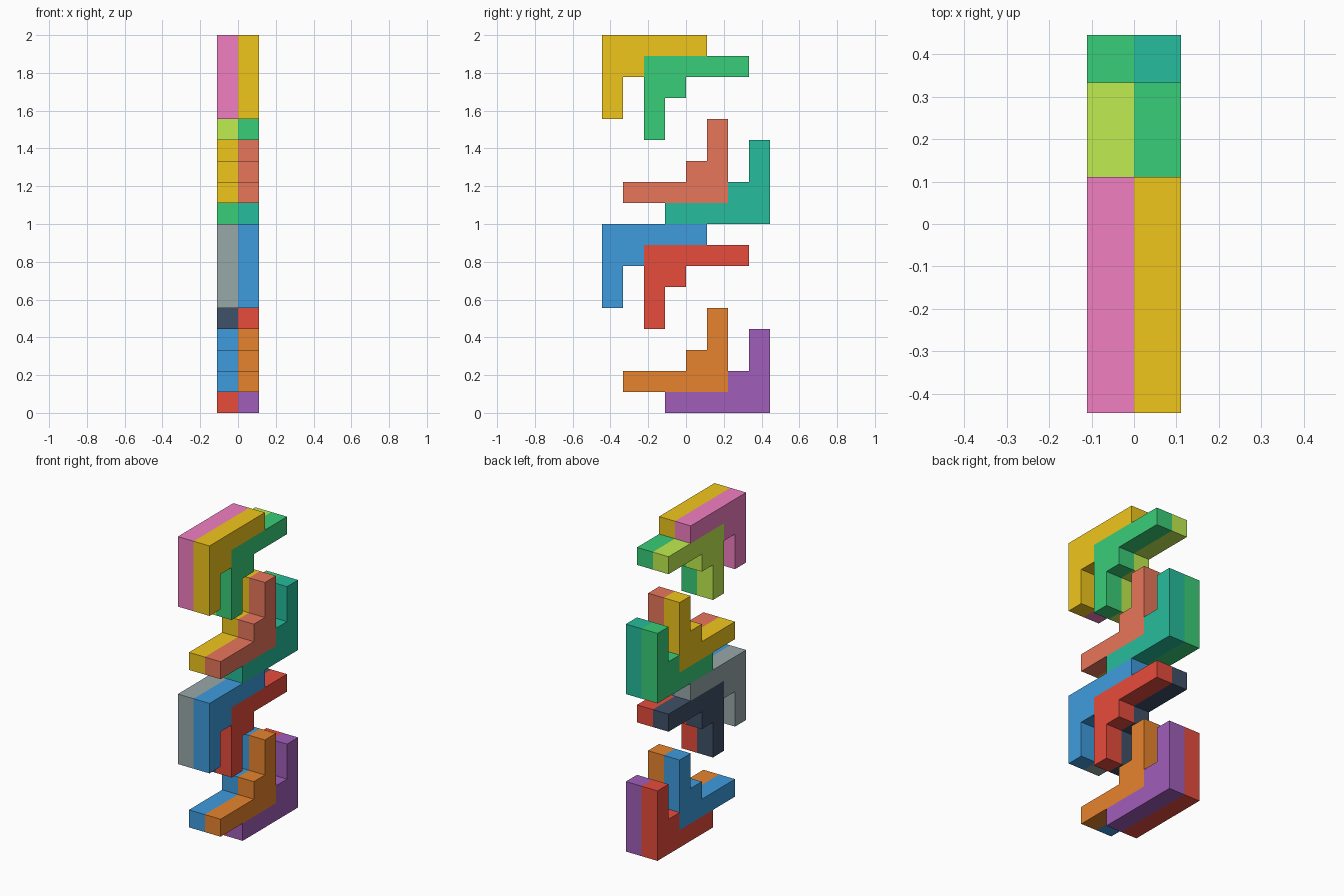
import bpy, bmesh

if "Cube" in bpy.data.objects:
    bpy.data.objects.remove(bpy.data.objects["Cube"])

U = 2 / 18  # one grid unit

# Stepped hook outline in (y, z): long bar, short step, tall end post
HOOK = [(-2.5, 0), (2.5, 0), (2.5, 4), (1.5, 4), (1.5, 2), (0.5, 2), (0.5, 1), (-2.5, 1)]


def rgb(code):
    """Hex colour to linear RGBA."""
    srgb = [int(code[i:i + 2], 16) / 255 for i in (0, 2, 4)]
    return [c / 12.92 if c <= 0.04045 else ((c + 0.055) / 1.055) ** 2.4 for c in srgb] + [1]


materials = {}


def material(name, code):
    if name not in materials:
        materials[name] = bpy.data.materials.new(name)
        materials[name].diffuse_color = rgb(code)
    return materials[name]


def hook(name, x, y, z, flip, color):
    """One hook, a unit thick; flip turns it half a turn about the x axis."""
    s = -1 if flip else 1
    bm = bmesh.new()
    face = bm.faces.new([bm.verts.new((x * U, (y + s * a) * U, (z + s * b) * U)) for a, b in HOOK])
    side = bmesh.ops.extrude_face_region(bm, geom=[face])
    moved = [v for v in side["geom"] if isinstance(v, bmesh.types.BMVert)]
    bmesh.ops.translate(bm, verts=moved, vec=(U, 0, 0))
    bmesh.ops.recalc_face_normals(bm, faces=bm.faces)
    mesh = bpy.data.meshes.new(name)
    bm.to_mesh(mesh)
    bm.free()
    mesh.materials.append(material(*color))
    bpy.context.collection.objects.link(bpy.data.objects.new(name, mesh))


RED, BLUE = ("red", "E74C3C"), ("blue", "3F9CDE")
GREEN, YELLOW = ("green", "39CD78"), ("yellow", "F0C61C")

# Hook placements within one level: name, y centre, z of the bar's outer face, flipped
PLACES = [("outer_lower", 1.5, 0, False), ("inner_lower", -0.5, 1, False),
          ("inner_upper", 0.5, 8, True), ("outer_upper", -1.5, 9, True)]

# Colours (right layer, left layer) for each placement, per level
LEVELS = {
    "bottom": [(("purple", "A05EB9"), RED), (("orange", "E7842E"), BLUE),
               (RED, ("navy", "3F5168")), (BLUE, ("grey", "99A8A9"))],
    "top": [(("teal", "26BC9C"), GREEN), (("salmon", "E8765B"), YELLOW),
            (GREEN, ("lime", "C0EC50")), (YELLOW, ("pink", "F17EC1"))],
}

for level, (level_name, colors) in enumerate(LEVELS.items()):
    for (place, y, z, flip), (right, left) in zip(PLACES, colors):
        hook(f"{level_name}_{place}_hook_right", 0, y, z + 9 * level, flip, right)
        hook(f"{level_name}_{place}_hook_left", -1, y, z + 9 * level, flip, left)

for m in bpy.data.materials:
    if m.users and not m.is_grease_pencil:
        m.use_nodes = True
        m.node_tree.nodes["Principled BSDF"].inputs["Base Color"].default_value = m.diffuse_color
